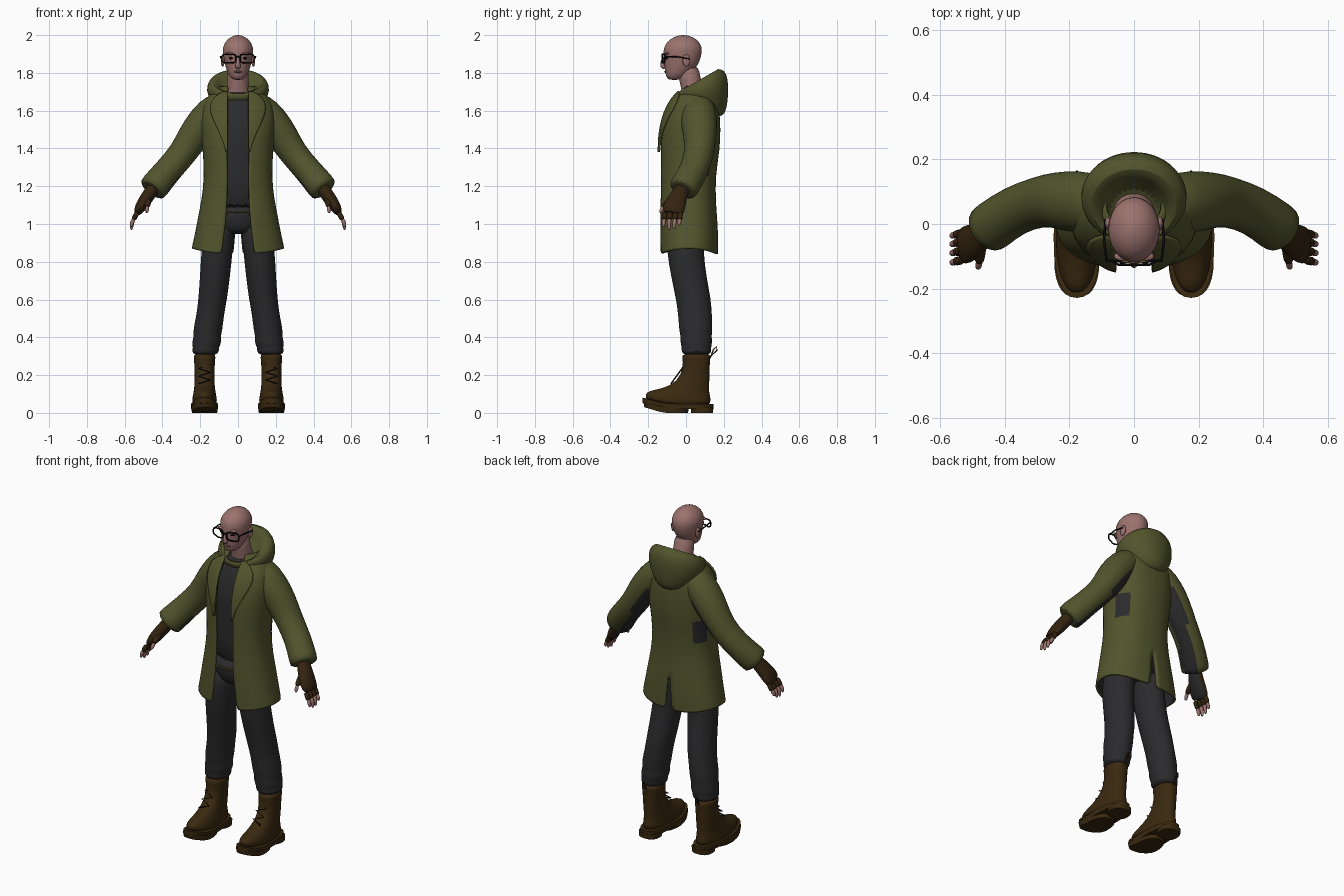
import bpy, bmesh, math
from mathutils import Vector

cube = bpy.data.objects.get("Cube")
if cube:
    bpy.data.objects.remove(cube, do_unlink=True)


def material(name, r, g, b):
    m = bpy.data.materials.new(name)
    m.use_nodes = True
    m.diffuse_color = (r, g, b, 1)
    node = m.node_tree.nodes["Principled BSDF"]
    node.inputs["Base Color"].default_value = (r, g, b, 1)
    node.inputs["Roughness"].default_value = 0.9
    return m


GREEN = material("olive coat", .085, .09, .026)
GREY = material("charcoal cloth", .024, .024, .026)
SKIN = material("skin", .33, .17, .155)
BOOT = material("brown boot leather", .042, .022, .005)
GLOVE = material("dark brown glove", .034, .017, .005)
BLACK = material("black frame", .004, .004, .004)
GOLD = material("dull gold", .12, .1, .025)
LIP = material("lip", .2, .085, .08)


def finish(ob, subdiv=1):
    if subdiv:
        ob.modifiers.new("smooth", 'SUBSURF').levels = subdiv
        ob.modifiers["smooth"].render_levels = subdiv
    bpy.ops.object.select_all(action='DESELECT')
    ob.select_set(True)
    bpy.context.view_layer.objects.active = ob
    bpy.ops.object.shade_smooth_by_angle(angle=math.radians(50))
    return ob


def loft(name, rings, mats, closed=True, caps=True, subdiv=1, rule=None, drop=None):
    """Skin a list of point rings; rule(face) picks a material, drop(i, j) leaves a hole."""
    bm = bmesh.new()
    rows = [[bm.verts.new(p) for p in ring] for ring in rings]
    n = len(rows[0])
    for i in range(len(rows) - 1):
        for j in range(n if closed else n - 1):
            if drop and drop(i, j):
                continue
            k = (j + 1) % n
            bm.faces.new((rows[i][j], rows[i][k], rows[i + 1][k], rows[i + 1][j]))
    if caps:
        bm.faces.new(rows[0])
        bm.faces.new(rows[-1])
    bmesh.ops.recalc_face_normals(bm, faces=bm.faces)
    if rule:
        for f in bm.faces:
            f.material_index = rule(f)
    me = bpy.data.meshes.new(name)
    bm.to_mesh(me)
    bm.free()
    for m in mats:
        me.materials.append(m)
    ob = bpy.data.objects.new(name, me)
    bpy.context.collection.objects.link(ob)
    return finish(ob, subdiv)


def sgnpow(v, p):
    return math.copysign(abs(v) ** p, v)


def oval(z, yc, rx, ry, x=0, slope=0, p=1.0, n=20):
    """Level (or tilted) oval ring; p below 1 makes it boxier."""
    ring = []
    for k in range(n):
        t = math.tau * k / n
        dy = -ry * sgnpow(math.cos(t), p)
        ring.append(Vector((x + rx * sgnpow(math.sin(t), p), yc + dy, z + slope * dy)))
    return ring


def tube(name, path, radii, mats, n=14, **kw):
    """Loft along a path; each radius is (along y, across)."""
    pts = [Vector(p) for p in path]
    rings = []
    for i, c in enumerate(pts):
        d = (pts[min(i + 1, len(pts) - 1)] - pts[max(i - 1, 0)]).normalized()
        a = (Vector((0, 1, 0)) - d * d.y).normalized()
        b = d.cross(a)
        ra, rb = radii[i]
        rings.append([c + a * ra * math.cos(math.tau * k / n) + b * rb * math.sin(math.tau * k / n)
                      for k in range(n)])
    return loft(name, rings, mats, **kw)


def wire(name, pts, r, mat, cyclic=False):
    cu = bpy.data.curves.new(name, 'CURVE')
    cu.dimensions = '3D'
    cu.bevel_depth = r
    cu.bevel_resolution = 1
    sp = cu.splines.new('POLY')
    sp.points.add(len(pts) - 1)
    for q, p in zip(sp.points, pts):
        q.co = (*p, 1)
    sp.use_cyclic_u = cyclic
    cu.materials.append(mat)
    ob = bpy.data.objects.new(name, cu)
    bpy.context.collection.objects.link(ob)


def ball(name, loc, scale, mat):
    bpy.ops.mesh.primitive_uv_sphere_add(segments=16, ring_count=10, location=loc)
    ob = bpy.context.object
    ob.name = name
    ob.scale = scale
    ob.data.materials.append(mat)
    finish(ob, 0)


# Coat body: open shell with a front opening and a back vent (z, yc, rx, ry, gap)
COAT = [(.84, .015, .245, .155, .088), (.86, .015, .243, .155, .086), (.95, .015, .228, .155, .075),
        (1.04, .012, .212, .152, .064), (1.12, .01, .195, .148, .06), (1.25, .01, .178, .145, .056),
        (1.4, .02, .188, .16, .06), (1.5, .025, .2, .158, .062), (1.6, .035, .2, .143, .066),
        (1.67, .05, .17, .115, .064), (1.71, .06, .12, .085, .056), (1.73, .06, .09, .07, .05)]
P = .85


def coat_ring(z, yc, rx, ry, gap, n=16):
    t0 = math.asin((gap / rx) ** (1 / P))
    vent = .015 + max(0, 1.06 - z) * .25
    half = []
    for k in range(n):
        t = t0 + (math.pi - vent - t0) * k / (n - 1)
        lift = .03 * math.sin(t) ** 2 if z < .9 else 0
        half.append(Vector((rx * sgnpow(math.sin(t), P), yc - ry * sgnpow(math.cos(t), P), z + lift)))
    return half + [Vector((-v.x, v.y, v.z)) for v in reversed(half)]


def coat_patch(f):
    c = f.calc_center_median()
    return int(abs(c.x) > .14 and c.y > .07 and 1.32 < c.z < 1.42)


coat = loft("coat_body", [coat_ring(*r) for r in COAT], [GREEN, GREY], closed=False, caps=False,
            rule=coat_patch, drop=lambda i, j: j == 15 and i < 3)
shell = coat.modifiers.new("thickness", 'SOLIDIFY')
shell.thickness = .012
shell.offset = -1
shell.material_offset = 1


def coat_front(x, z):
    for a, b in zip(COAT, COAT[1:]):
        if a[0] <= z <= b[0]:
            u = (z - a[0]) / (b[0] - a[0])
            yc, rx, ry = (a[i] + (b[i] - a[i]) * u for i in (1, 2, 3))
            s = min(.98, (x / rx) ** (1 / P))
            return yc - ry * math.sqrt(1 - s * s) ** P


# Hood lying behind the neck, as a tilted collar with a hanging bag
hood = [(1.565, .135, .06, .06, 0), (1.60, .125, .105, .09, .05), (1.655, .105, .15, .12, .2),
        (1.71, .085, .17, .14, .42), (1.745, .07, .16, .135, .52), (1.76, .055, .135, .115, .58),
        (1.745, .048, .105, .092, .6), (1.69, .045, .085, .075, .4)]
loft("hood", [oval(z, y, rx, ry, slope=s, n=24) for z, y, rx, ry, s in hood], [GREEN])

# Shirt, trouser seat and belt
shirt = [(1.06, .01, .155, .122), (1.25, .01, .152, .122), (1.4, .02, .16, .135), (1.5, .025, .17, .134),
         (1.6, .035, .165, .12), (1.66, .045, .12, .094), (1.695, .045, .075, .075), (1.7, .045, .06, .06)]
loft("shirt", [oval(*r, p=P) for r in shirt], [GREY])
seat = [(.945, 0, .06, .06), (.97, .005, .13, .1), (1.05, .01, .155, .12), (1.1, .01, .15, .118)]
loft("trouser_seat", [oval(*r) for r in seat], [GREY])
wire("belt_chain", [v + Vector((0, 0, .004 * (k % 2))) for k, v in enumerate(oval(1.062, .01, .16, .127, n=48, p=P))],
     .005, GOLD, True)

# Neck and head
tube("neck", [(0, .05, 1.64), (0, .04, 1.7), (0, .02, 1.76), (0, .01, 1.84)],
     [(.075, .08), (.06, .062), (.056, .056), (.06, .06)], [SKIN], n=18)
head = [(1.762, -.062, .022, .026), (1.775, -.057, .042, .047), (1.80, -.042, .056, .068),
        (1.84, -.025, .069, .09), (1.88, -.02, .077, .1), (1.92, -.017, .083, .104),
        (1.95, -.016, .077, .097), (1.98, -.015, .055, .07), (1.995, -.014, .028, .036),
        (2.0, -.014, .01, .012)]
loft("head", [oval(*r) for r in head], [SKIN])
tube("nose", [(0, -.11, 1.885), (0, -.122, 1.86), (0, -.127, 1.835), (0, -.11, 1.822)],
     [(.012, .009), (.014, .01), (.014, .016), (.01, .013)], [SKIN], n=10)
ball("mouth", (0, -.108, 1.806), (.024, .008, .006), LIP)

for s, side in ((1, "left"), (-1, "right")):
    def at(x, y, z):
        return (s * x, y, z)

    # Face details and glasses
    ball(side + "_ear", at(.081, .002, 1.865), (.01, .02, .032), SKIN)
    ball(side + "_eye", at(.034, -.1, 1.878), (.014, .012, .007), BLACK)
    ball(side + "_brow", at(.036, -.1, 1.902), (.026, .014, .008), SKIN)
    lens = [at(.048 + .037 * sgnpow(math.cos(t), .5), -.126 + .012 * (math.cos(t) > 0),
               1.876 + .023 * sgnpow(math.sin(t), .5)) for t in [math.tau * k / 20 for k in range(20)]]
    wire(side + "_lens_frame", lens, .0042, BLACK, True)
    wire(side + "_glasses_arm", [at(0, -.126, 1.885), at(.012, -.126, 1.885)], .004, BLACK)
    wire(side + "_temple", [at(.085, -.114, 1.886), at(.093, -.05, 1.886), at(.088, .015, 1.875)], .004, BLACK)

    # Lapel lying on the coat front
    edge = [(1.70, .075), (1.67, .13), (1.62, .152), (1.56, .135), (1.49, .1), (1.43, .075), (1.38, .064)]
    rows = []
    for z, xo in edge:
        xs = [.055 + (xo - .055) * k / 4 for k in range(5)]
        rows.append([Vector(at(x, coat_front(x, z) - .009, z)) for x in xs])
    lapel = loft(side + "_lapel", rows, [GREEN], closed=False, caps=False)
    lapel.modifiers.new("thickness", 'SOLIDIFY').thickness = .012
    lapel.modifiers["thickness"].offset = 0

    # Sleeve, charcoal along its inner side
    def inner(f):
        c = f.calc_center_median()
        return int(f.normal.x * s < -.3 and f.normal.y > -.3 and c.z < 1.5)

    tube(side + "_sleeve",
         [at(.07, .065, 1.63), at(.115, .065, 1.615), at(.175, .068, 1.55), at(.24, .075, 1.46),
          at(.29, .07, 1.375), at(.37, .045, 1.285), at(.445, -.01, 1.195), at(.458, -.02, 1.178)],
         [(.075, .07), (.09, .085), (.1, .092), (.088, .085), (.08, .075), (.077, .073), (.08, .08), (.078, .078)],
         [GREEN, GREY], n=18, rule=inner)

    # Glove, fingers and thumb
    tube(side + "_glove",
         [at(.44, -.01, 1.205), at(.465, -.03, 1.165), at(.492, -.05, 1.125), at(.52, -.065, 1.085),
          at(.538, -.072, 1.05)],
         [(.042, .036), (.042, .036), (.055, .036), (.062, .03), (.056, .018)], [GLOVE, GREY], rule=inner)
    for name, y, tip in (("index", -.115, .992), ("middle", -.086, .978), ("ring", -.058, .982), ("little", -.032, 1.0)):
        tube(f"{side}_{name}_glove_finger", [at(.53, y + .005, 1.065), at(.545, y, 1.04), at(.554, y, 1.02)],
             [(.015, .015)] * 3, [GLOVE], n=8)
        tube(f"{side}_{name}_fingertip",
             [at(.55, y, 1.03), at(.56, y - .004, 1.01), at(.565, y - .004, tip), at(.563, y - .004, tip - .01)],
             [(.011, .011), (.012, .012), (.01, .01), (.004, .004)], [SKIN], n=8)
    tube(side + "_thumb_glove", [at(.475, -.06, 1.14), at(.478, -.1, 1.11), at(.48, -.122, 1.088)],
         [(.02, .022), (.019, .019), (.015, .015)], [GLOVE], n=8)
    tube(side + "_thumb_tip", [at(.479, -.115, 1.095), at(.482, -.132, 1.072), at(.484, -.138, 1.058)],
         [(.012, .012), (.012, .012), (.006, .006)], [SKIN], n=8)

    # Trouser leg, bunched above the boot (z, yc, rx, ry, x)
    leg = [(.305, .055, .058, .07, .172), (.325, .055, .074, .08, .172), (.345, .055, .068, .078, .17),
           (.375, .055, .08, .086, .165), (.405, .053, .071, .082, .163), (.44, .052, .079, .09, .16),
           (.52, .048, .073, .09, .147), (.6, .04, .077, .094, .134), (.72, .015, .08, .094, .122),
           (.85, -.005, .084, .098, .112), (.95, 0, .082, .1, .1), (1.02, .005, .07, .09, .09)]
    loft(side + "_trouser_leg", [oval(z, y, rx, ry, s * x) for z, y, rx, ry, x in leg], [GREY])

    # Boot with lifted toe
    def sprung(ring):
        return [v + Vector((0, 0, max(0, -.12 - v.y) * .3)) for v in ring]

    boot = [(.03, -.043, .064, .176), (.07, -.043, .067, .176), (.095, -.035, .062, .163),
            (.125, -.003, .056, .125), (.165, .04, .053, .085), (.24, .055, .053, .07),
            (.295, .055, .058, .075), (.315, .055, .06, .077)]
    loft(side + "_boot", [sprung(oval(*r, x=s * .177, p=.9)) for r in boot], [BOOT])
    for part, rows in (("sole", [(.02, -.042, .071, .187), (.048, -.042, .072, .187)]),
                       ("heel", [(0, .085, .06, .058), (.03, .085, .062, .06)]),
                       ("tread", [(0, -.105, .067, .115), (.03, -.105, .07, .122)])):
        loft(f"{side}_boot_{part}", [sprung(oval(*r, x=s * .177, p=.8, n=28)) for r in rows], [BOOT], subdiv=0)
    lace = [at(.177 + .03 * (-1) ** k, -.085 + .0145 * k + .006, .155 + .02 * k) for k in range(7)]
    wire(side + "_boot_lace", lace, .004, BLACK)
    wire(side + "_boot_pull_loop", [at(.177, .128, .29), at(.177, .145, .335), at(.177, .163, .352),
                                    at(.177, .163, .33), at(.177, .13, .3)], .004, BOOT)
